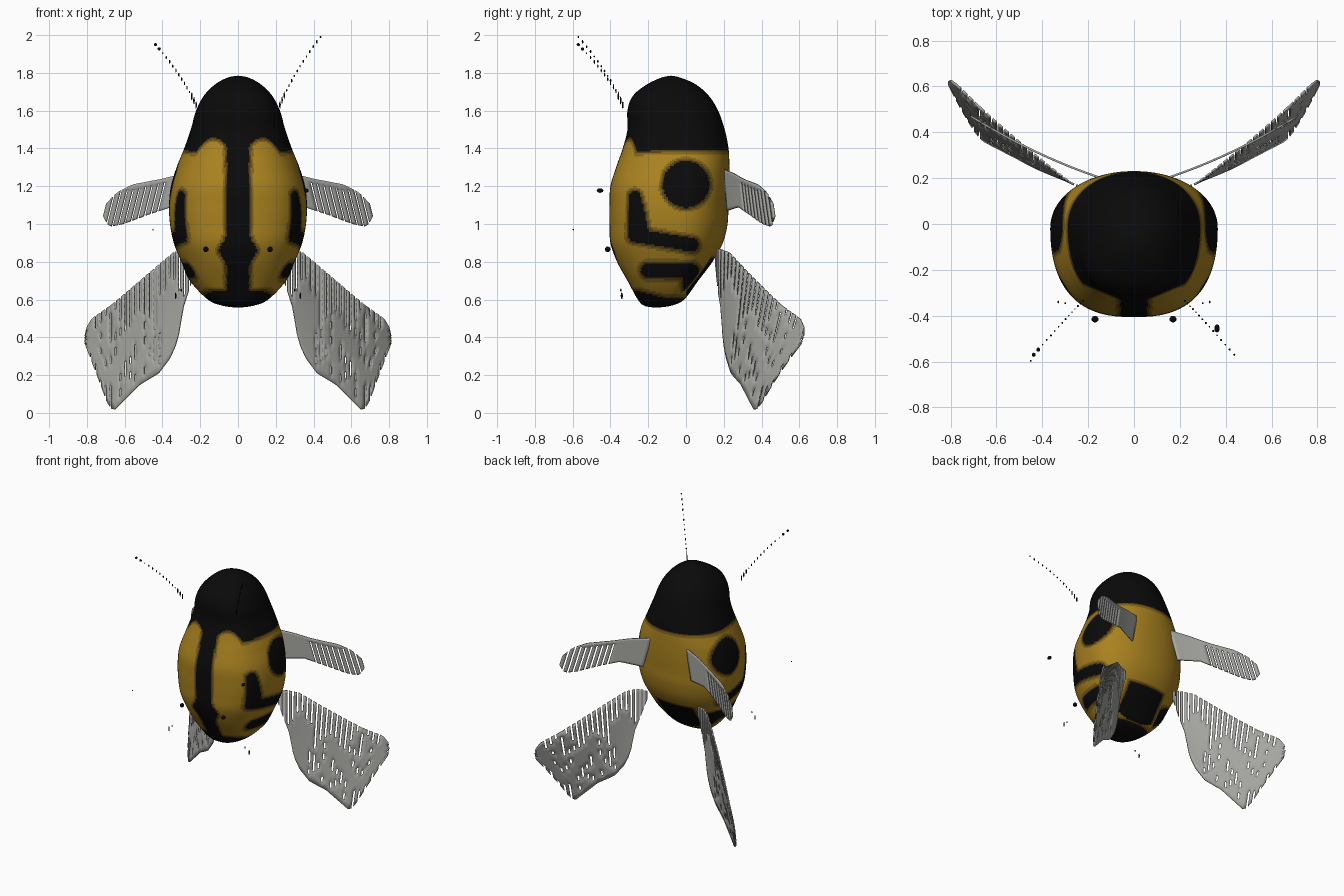
import bpy, bmesh, math, random
from mathutils import Vector

if "Cube" in bpy.data.objects:
    bpy.data.objects.remove(bpy.data.objects["Cube"])

random.seed(4)


def material(name, rgb):
    m = bpy.data.materials.new(name)
    m.diffuse_color = (*rgb, 1)
    m.use_nodes = True
    m.node_tree.nodes["Principled BSDF"].inputs["Base Color"].default_value = m.diffuse_color
    return m


BLACK = material("black", (0.003, 0.003, 0.003))
BROWN = material("brown", (0.09, 0.05, 0.006))
DARK_GOLD = material("dark_gold", (0.22, 0.125, 0.01))
GOLD = material("gold", (0.40, 0.225, 0.014))
GREY = material("wing_grey", (0.38, 0.38, 0.36))


def finish(name, bm, mats, smooth=True):
    bmesh.ops.recalc_face_normals(bm, faces=bm.faces[:])
    for f in bm.faces:
        f.smooth = smooth
    me = bpy.data.meshes.new(name)
    bm.to_mesh(me)
    bm.free()
    for m in mats:
        me.materials.append(m)
    ob = bpy.data.objects.new(name, me)
    bpy.context.collection.objects.link(ob)
    return ob


def lerp_table(pts, v):
    for (a, p), (b, q) in zip(pts, pts[1:]):
        if v <= b:
            return p + (q - p) * max(0, (v - a) / (b - a))
    return pts[-1][1]


# --- body: rings of (height, half width, front y, back y) ---
RINGS = [(0.557, .002, -.162, -.158), (0.567, .08, -.22, -.08), (0.60, .16, -.255, -.01),
         (0.70, .255, -.31, .065), (0.80, .30, -.365, .14), (0.90, .34, -.40, .195),
         (1.0, .36, -.405, .22), (1.1, .365, -.405, .225), (1.2, .355, -.40, .23),
         (1.3, .325, -.37, .23), (1.4, .285, -.335, .225), (1.5, .25, -.31, .205),
         (1.6, .222, -.31, .17), (1.68, .18, -.28, .12), (1.74, .12, -.205, .05),
         (1.775, .055, -.13, -.03), (1.785, .002, -.082, -.078)]


def catmull(i, t):
    p = [Vector(RINGS[min(max(i + k, 0), len(RINGS) - 1)]) for k in (-1, 0, 1, 2)]
    return 0.5 * (2 * p[1] + (p[2] - p[0]) * t + (2 * p[0] - 5 * p[1] + 4 * p[2] - p[3]) * t * t
                  + (3 * p[1] - p[0] - 3 * p[2] + p[3]) * t ** 3)


def capsule(y, z, a, b, r):
    a, b, p = Vector(a), Vector(b), Vector((y, z))
    t = max(0, min(1, (p - a).dot(b - a) / (b - a).length_squared))
    return r - (p - a - t * (b - a)).length


def blackness(x, y, z):
    """Positive inside the black markings."""
    ax = abs(x)
    f = min(1, max(0, (-.1 - y) / .15))
    arch = 1.45 - 9 * (min(ax, .22) - .13) ** 2
    d = z - (1.385 + f * (arch - 1.385))
    d = max(d, .61 + .04 * f - z)
    if y < -.15:
        d = max(d, .065 + .04 * math.exp(-((z - .86) / .05) ** 2) - ax)
    if ax > .17:
        d = max(d, .13 - math.hypot(y, z - 1.21),
                capsule(y, z, (-.27, 1.15), (-.25, .97), .03 + .03 * (1.2 - z) / .25),
                capsule(y, z, (-.27, .94), (.03, .89), .042),
                capsule(y, z, (-.2, .755), (.03, .75), .045),
                capsule(y, z, (.02, .72), (.03, .6), .045))
    if y > 0:
        d = max(d, min(.82 - z, .15 - ax))
    return d


N, SUB = 224, 12
bm = bmesh.new()
rows = []
samples = [catmull(i, k / SUB) for i in range(len(RINGS) - 1) for k in range(SUB)] + [Vector(RINGS[-1])]
for z, w, yf, yb in samples:
    head = min(1, max(0, (z - 1.3) / .25))
    yc = (yf + yb) / 2 + (.07 - .08 * head) * min(1, w / .25)
    row = []
    for j in range(N):
        a = 2 * math.pi * j / N
        c, s = math.cos(a), math.sin(a)
        # squarer towards the front, rounder towards the back
        n = 2.1 + (.45 * max(0, -s) ** .5)
        r = (abs(c) ** n + abs(s) ** n) ** (-1 / n)
        row.append(bm.verts.new((w * r * c, yc + r * s * ((yb - yc) if s > 0 else (yc - yf)), z)))
    rows.append(row)
for lo, hi in zip(rows, rows[1:]):
    for j in range(N):
        k = (j + 1) % N
        f = bm.faces.new((lo[j], lo[k], hi[k], hi[j]))
        d = blackness(*f.calc_center_median())
        f.material_index = 0 if d > .007 else 1 if d > -.004 else 2 if d > -.016 else 3
bm.faces.new(rows[0])
bm.faces.new(rows[-1])
finish("body", bm, [BLACK, BROWN, DARK_GOLD, GOLD])


# --- wings: slatted thin sheets, mirrored in x ---
def wing(name, top, bottom, depth, pitch, gap, slit_from, shear):
    x0, x1 = top[0][0], top[-1][0]
    bm = bmesh.new()
    edges, x = [], x0
    while x < x1 - .003:
        edges += [(x, min(x + pitch - gap, x1), False), (x + pitch - gap, min(x + pitch, x1), True)]
        x += pitch
    rows = 14
    for a, b, is_gap in edges:
        if b - a < .001:
            continue
        for i in range(rows):
            quad, mid = [], 0
            for xx, t in ((a, i), (b, i), (b, i + 1), (a, i + 1)):
                zt, zb = lerp_table(top, xx), lerp_table(bottom, xx)
                z = zb + (zt - zb) * t / rows
                px = xx + shear * ((zt + zb) / 2 - z)
                quad.append((px, depth(px, z), z))
                mid += z / 4
            if is_gap and slit_from((a + b) / 2, mid):
                continue
            bm.faces.new([bm.verts.new(q) for q in quad])
    bmesh.ops.remove_doubles(bm, verts=bm.verts[:], dist=.0005)
    ob = finish(name, bm, [GREY])
    s = ob.modifiers.new("thickness", "SOLIDIFY")
    s.thickness, s.offset = .009, 0
    m = ob.modifiers.new("mirror", "MIRROR")
    m.use_axis = (True, False, False)


def lower_depth(x, z):
    u = x - .27
    return .175 + .35 * u + .72 * u * u + .6 * (z - .25) * max(u, 0)


def lower_slit(x, z):
    limit = .5 if x > .42 else .66
    return z > limit + .05 * math.sin(x * 40) or (x > .4 and random.random() < .22)


wing("lower_wings",
     [(.21, .86), (.27, .87), (.34, .85), (.40, .80), (.54, .68), (.67, .57), (.77, .50), (.80, .45),
      (.81, .40)],
     [(.21, .80), (.25, .68), (.29, .56), (.32, .38), (.36, .29), (.42, .21), (.52, .15), (.66, .01),
      (.69, .05), (.73, .16), (.81, .37)],
     lower_depth, .026, .009, lower_slit, 0)
wing("upper_wings",
     [(.17, 1.29), (.30, 1.27), (.42, 1.24), (.58, 1.21), (.66, 1.17), (.71, 1.10)],
     [(.17, 1.07), (.33, 1.09), (.45, 1.05), (.58, 1.0), (.66, .985), (.71, 1.05)],
     lambda x, z: .22 + .36 * (x - .2) + .25 * (x - .2) ** 2, .034, .010,
     lambda x, z: x > .39 and z < 1.225 - .2 * (x - .39), .25)


# --- antennae and leg remnants: strings of small flecks ---
def flecks(name, items):
    bm = bmesh.new()
    for p, size in items:
        geo = bmesh.ops.create_icosphere(bm, subdivisions=2, radius=1)["verts"]
        bmesh.ops.scale(bm, vec=size, verts=geo)
        bmesh.ops.translate(bm, vec=p, verts=geo)
    finish(name, bm, [BLACK])


for side, name in ((-1, "left"), (1, "right")):
    items = []
    for i in range(15):
        t = i / 14
        rise = .36 if side > 0 else .32
        p = (side * (.222 + .15 * t + .065 * t * t), -.335 - .15 * t - .085 * t * t, 1.63 + rise * t)
        long = .02 if i < 3 else random.uniform(.005, .011)
        thick = .009 if side < 0 and i > 12 else random.uniform(.003, .005)
        items.append((p, (thick, thick, long)))
    flecks(name + "_antenna", items)
    flecks(name + "_leg_tips", [
        ((side * .17, -.415, .866), (.015, .015, .015)),
        ((side * .33, -.34, .62), (.004, .006, .018)),
        ((side * .30, -.345, .65), (.004, .004, .008))])
flecks("raised_leg_tip", [((.362, -.455, 1.177), (.012, .018, .012))])
flecks("far_leg_tip", [((-.45, -.597, .97), (.004, .004, .004))])
